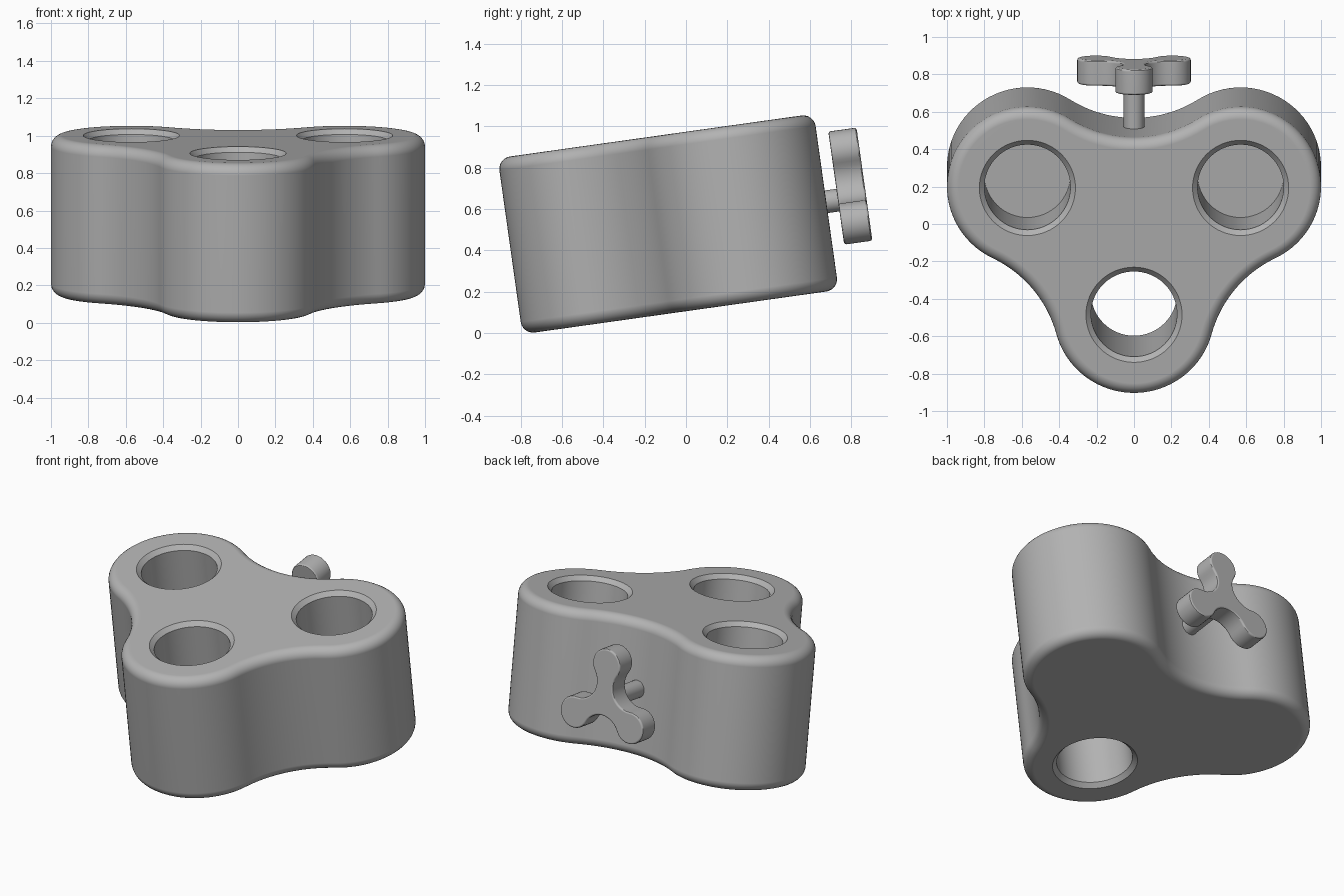
import bpy, bmesh, math
from mathutils import Vector, Matrix

cube = bpy.data.objects.get("Cube")
if cube:
    bpy.data.objects.remove(cube, do_unlink=True)

grey = bpy.data.materials.new("plain grey")
grey.use_nodes = True
colour = (0.45, 0.45, 0.45, 1)
grey.diffuse_color = colour
grey.node_tree.nodes["Principled BSDF"].inputs["Base Color"].default_value = colour

# The whole model leans on its front edge; parts are built in a level frame
# whose origin lies on the top face, midway between the two back holes
TILT = Matrix.Translation((0, 0.193, 1.0015)) @ Matrix.Rotation(math.radians(8), 4, 'X')
HEIGHT = 0.86
LOBE = 0.43
LOBES = [(0.57, 0), (-0.57, 0), (0, -0.685)]


def arc(centre, radius, start, end, steps):
    return [centre + radius * Vector((math.cos(a), math.sin(a)))
            for a in (start + (end - start) * i / steps for i in range(steps + 1))]


def angle(v):
    return math.atan2(v.y, v.x)


def lobed_outline(centres, radius, fillet, steps):
    """Round lobes, counter-clockwise, joined by tangent hollow arcs."""
    pts = [Vector(c) for c in centres]
    n = len(pts)
    hollows = []
    for i in range(n):
        a, b = pts[i], pts[(i + 1) % n]
        d = b - a
        out = Vector((d.y, -d.x)).normalized()
        rise = math.sqrt((radius + fillet) ** 2 - (d.length / 2) ** 2)
        hollows.append((a + b) / 2 + out * rise)
    outline = []
    for i in range(n):
        a, b, h = pts[i], pts[(i + 1) % n], hollows[i]
        start, end = angle(hollows[i - 1] - a), angle(h - a)
        if end < start:
            end += 2 * math.pi
        outline += arc(a, radius, start, end, steps)
        start, end = angle(a - h), angle(b - h)
        if end > start:
            end -= 2 * math.pi
        outline += arc(h, fillet, start, end, steps // 2)[1:-1]
    return outline


def make_object(name, bm, matrix):
    bmesh.ops.recalc_face_normals(bm, faces=bm.faces)
    mesh = bpy.data.meshes.new(name)
    bm.to_mesh(mesh)
    bm.free()
    mesh.materials.append(grey)
    obj = bpy.data.objects.new(name, mesh)
    obj.matrix_world = matrix
    bpy.context.collection.objects.link(obj)
    return obj


def prism(name, outline, z0, z1, matrix):
    bm = bmesh.new()
    face = bm.faces.new([bm.verts.new((p.x, p.y, z0)) for p in outline])
    new = bmesh.ops.extrude_face_region(bm, geom=[face])["geom"]
    bmesh.ops.translate(bm, vec=(0, 0, z1 - z0),
                        verts=[v for v in new if isinstance(v, bmesh.types.BMVert)])
    return make_object(name, bm, matrix)


def lathe(name, profile, matrix, sides=64):
    bm = bmesh.new()
    rings = [[bm.verts.new((p.x, p.y, z)) for p in
              arc(Vector((0, 0)), r, 0, 2 * math.pi, sides)[:-1]] for r, z in profile]
    for low, high in zip(rings, rings[1:]):
        for i in range(sides):
            j = (i + 1) % sides
            bm.faces.new((low[i], low[j], high[j], high[i]))
    bm.faces.new(rings[0])
    bm.faces.new(rings[-1])
    return make_object(name, bm, matrix)


def apply(obj, modifier):
    bpy.context.view_layer.objects.active = obj
    bpy.ops.object.modifier_apply(modifier=modifier.name)


def round_edges(obj, width, segments):
    bevel = obj.modifiers.new("rounding", 'BEVEL')
    bevel.width, bevel.segments = width, segments
    bevel.limit_method, bevel.angle_limit = 'ANGLE', math.radians(40)
    apply(obj, bevel)


def smooth(obj):
    bpy.ops.object.select_all(action='DESELECT')
    obj.select_set(True)
    bpy.context.view_layer.objects.active = obj
    bpy.ops.object.shade_smooth_by_angle(angle=math.radians(30))
    weighted = obj.modifiers.new("clean shading", 'WEIGHTED_NORMAL')
    weighted.keep_sharp = True


# Three-lobed body with rounded rims
body = prism("body", lobed_outline(LOBES, LOBE, 0.64, 40), -HEIGHT, 0, TILT)
round_edges(body, 0.06, 6)

# Chamfered holes: the back pair are blind, the front one runs right through
HOLE, CHAMFER, OVER = 0.23, 0.027, 0.02
mouth = [(HOLE, -CHAMFER), (HOLE + CHAMFER + OVER, OVER)]
blind = [(HOLE, -0.5)] + mouth
through = [(r, -HEIGHT - z) for r, z in reversed(mouth)] + mouth
for (x, y), profile in zip(LOBES, (blind, blind, through)):
    cutter = lathe("hole_cutter", profile, TILT @ Matrix.Translation((x, y, 0)))
    cutter.hide_render = True
    cut = body.modifiers.new("hole", 'BOOLEAN')
    cut.operation, cut.solver, cut.object = 'DIFFERENCE', 'EXACT', cutter
    apply(body, cut)
    bpy.data.objects.remove(cutter, do_unlink=True)
smooth(body)

# Clamping screw on the back: its axis points backwards at half height
SCREW = TILT @ Matrix.Translation((0, 0, -HEIGHT / 2)) @ Matrix.Rotation(math.pi / 2, 4, 'X')
stem = lathe("screw_stem", [(0.055, -0.5), (0.055, -0.2)], SCREW, 32)
smooth(stem)

# Three-armed knob, one arm up
arms = [0.235 * Vector((math.cos(a), math.sin(a)))
        for a in (math.radians(90 + 120 * k) for k in range(3))]
knob = prism("screw_knob", lobed_outline(arms, 0.1, 0.125, 24), -0.625, -0.487, SCREW)
round_edges(knob, 0.012, 3)
smooth(knob)
